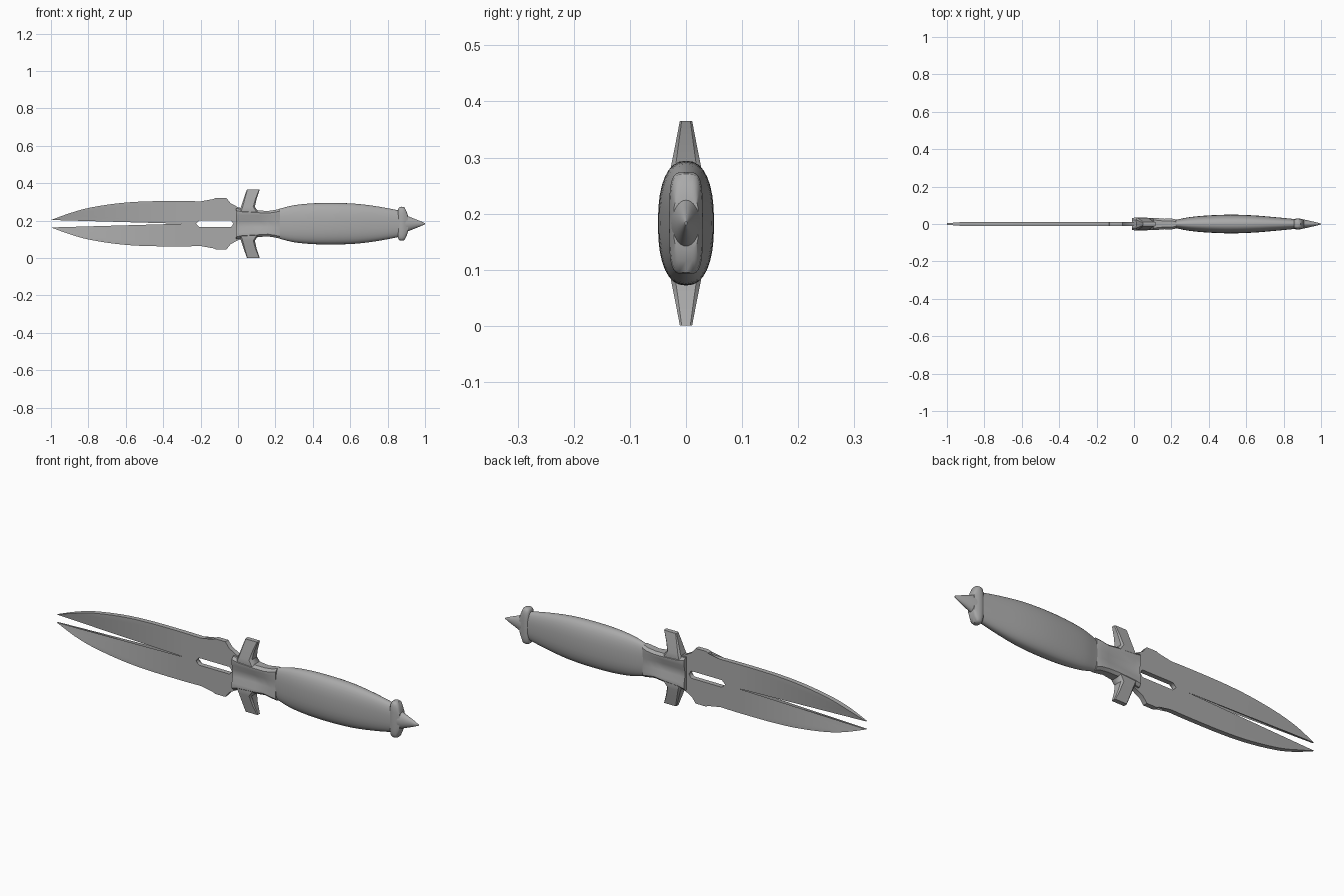
import bpy, bmesh, math
from mathutils import Vector

if "Cube" in bpy.data.objects:
    bpy.data.objects.remove(bpy.data.objects["Cube"])

MID = 0.183  # height of the long axis

steel = bpy.data.materials.new("grey steel")
steel.use_nodes = True
steel.diffuse_color = (0.4, 0.4, 0.4, 1)
steel.node_tree.nodes["Principled BSDF"].inputs["Base Color"].default_value = (0.4, 0.4, 0.4, 1)


def finish(name, bm, angle=35, mirror=False):
    bmesh.ops.recalc_face_normals(bm, faces=bm.faces)
    mesh = bpy.data.meshes.new(name)
    bm.to_mesh(mesh)
    bm.free()
    mesh.materials.append(steel)
    obj = bpy.data.objects.new(name, mesh)
    bpy.context.collection.objects.link(obj)
    obj.location.z = MID
    if mirror:
        mod = obj.modifiers.new("Mirror", "MIRROR")
        mod.use_axis = (False, False, True)
    bpy.ops.object.select_all(action="DESELECT")
    obj.select_set(True)
    bpy.context.view_layer.objects.active = obj
    bpy.ops.object.shade_smooth_by_angle(angle=math.radians(angle))
    return obj


def loft(bm, rings):
    """Skin a row of equal point rings and cap both ends."""
    rows = [[bm.verts.new(p) for p in ring] for ring in rings]
    n = len(rows[0])
    for a, b in zip(rows, rows[1:]):
        for i in range(n):
            j = (i + 1) % n
            bm.faces.new((a[i], a[j], b[j], b[i]))
    bm.faces.new(rows[0])
    bm.faces.new(rows[-1][::-1])


def oval(x, hy, hz, power, n=32):
    """Superellipse ring across the long axis."""
    ring = []
    for i in range(n):
        t = math.tau * i / n
        c, s = math.cos(t), math.sin(t)
        ring.append((x, hy * math.copysign(abs(c) ** (2 / power), c),
                     hz * math.copysign(abs(s) ** (2 / power), s)))
    return ring


def smooth_path(points, steps=5):
    """Catmull-Rom resampling of a short profile."""
    p = [Vector(q) for q in points]
    p = [2 * p[0] - p[1]] + p + [2 * p[-1] - p[-2]]
    out = []
    for a, b, c, d in zip(p, p[1:], p[2:], p[3:]):
        for k in range(steps):
            t = k / steps
            out.append(0.5 * (2 * b + (c - a) * t + (2 * a - 5 * b + 4 * c - d) * t * t
                              + (3 * b - a - 3 * c + d) * t ** 3))
    return out + [p[-2]]


def slot_end(x, side, r=0.018):
    """Rounded slot end meeting the long axis."""
    angles = [math.pi / 2 * k / 4 for k in range(5)]
    return [(x + side * r * (math.sin(a) - 1), r * math.cos(a)) for a in angles]


# Split blade: upper half outline with slots and shoulder fin, mirrored below
edge = smooth_path([(-1, 0.02), (-0.9, 0.056), (-0.8, 0.084), (-0.65, 0.108),
                    (-0.5, 0.119), (-0.3, 0.121), (-0.135, 0.118)])
fin = [(-0.13, 0.132), (-0.118, 0.138), (-0.062, 0.138), (-0.04, 0.11), (0, 0.088), (0.03, 0.08)]
inner = [(0.03, 0)] + slot_end(-0.025, 1)[::-1] + slot_end(-0.225, -1)
inner += slot_end(-0.3, 1)[::-1]
outline = [tuple(p) for p in edge] + fin + inner
bm = bmesh.new()


def half_thickness(x):
    return 0.012 if x > -0.9 else 0.012 - 0.08 * (-0.9 - x)


sides = [[bm.verts.new((x, s * half_thickness(x), z)) for x, z in outline] for s in (-1, 1)]
front, back = sides
bm.faces.new(front)
bm.faces.new(back[::-1])
for i in range(len(outline)):
    j = (i + 1) % len(outline)
    if outline[i][1] > 0.0001 or outline[j][1] > 0.0001:  # leave the joint open
        bm.faces.new((front[i], front[j], back[j], back[i]))
bmesh.ops.triangulate(bm, faces=[f for f in bm.faces if len(f.verts) > 4])
finish("blade", bm, mirror=True)


# Guard block with a hollow running along each face
def guard_ring(x, hy, hz, hollow):
    quarter = [(hy - hollow, 0.018), (hy, 0.045), (hy, hz - 0.012), (hy - 0.012, hz)]
    right = quarter + [(-y, z) for y, z in quarter[::-1]]
    return [(x, y, z) for y, z in right + [(-y, -z) for y, z in right]]


bm = bmesh.new()
loft(bm, [guard_ring(*s) for s in [
    (-0.012, 0.033, 0.083, 0.006), (0.02, 0.034, 0.076, 0.014), (0.11, 0.033, 0.071, 0.014),
    (0.16, 0.028, 0.068, 0.008), (0.2, 0.029, 0.074, 0.004), (0.225, 0.024, 0.08, 0.002)]])
finish("guard", bm, 30)

# Swept cross arms, mirrored below
bm = bmesh.new()
rings = []
for z, x0, x1, hy in [(0.04, 0.0, 0.12, 0.03), (0.07, 0.008, 0.105, 0.032),
                      (0.09, 0.016, 0.09, 0.029), (0.135, 0.031, 0.1, 0.02),
                      (0.182, 0.047, 0.116, 0.011)]:
    c = 0.3 * hy
    rings.append([(x0, -hy + c, z), (x0 + c, -hy, z), (x1 - c, -hy, z), (x1, -hy + c, z),
                  (x1, hy - c, z), (x1 - c, hy, z), (x0 + c, hy, z), (x0, hy - c, z)])
loft(bm, rings)
finish("cross_arms", bm, 40, mirror=True)

# Swelling grip
bm = bmesh.new()
path = smooth_path([(0.205, 0.02, 0.074), (0.23, 0.024, 0.082), (0.3, 0.037, 0.099),
                    (0.4, 0.046, 0.109), (0.52, 0.05, 0.111), (0.64, 0.046, 0.106),
                    (0.76, 0.036, 0.09), (0.885, 0.024, 0.066)], 4)
loft(bm, [oval(x, hy, hz, 2.4) for x, hy, hz in path])
finish("grip", bm)

# Pommel flange, tall and rounded
bm = bmesh.new()
loft(bm, [oval(x, hy, hz, 4) for x, hy, hz in [
    (0.856, 0.022, 0.078), (0.862, 0.028, 0.088), (0.875, 0.03, 0.091),
    (0.89, 0.028, 0.088), (0.9, 0.024, 0.068), (0.908, 0.022, 0.046)]])
finish("pommel_flange", bm, 50)

# Pointed pommel tip
bm = bmesh.new()
loft(bm, [oval(x, hy, hz, 2) for x, hy, hz in [
    (0.89, 0.027, 0.05), (0.91, 0.024, 0.04), (0.94, 0.017, 0.028),
    (0.975, 0.009, 0.014), (1.0, 0.002, 0.003)]])
finish("pommel_tip", bm, 50)
